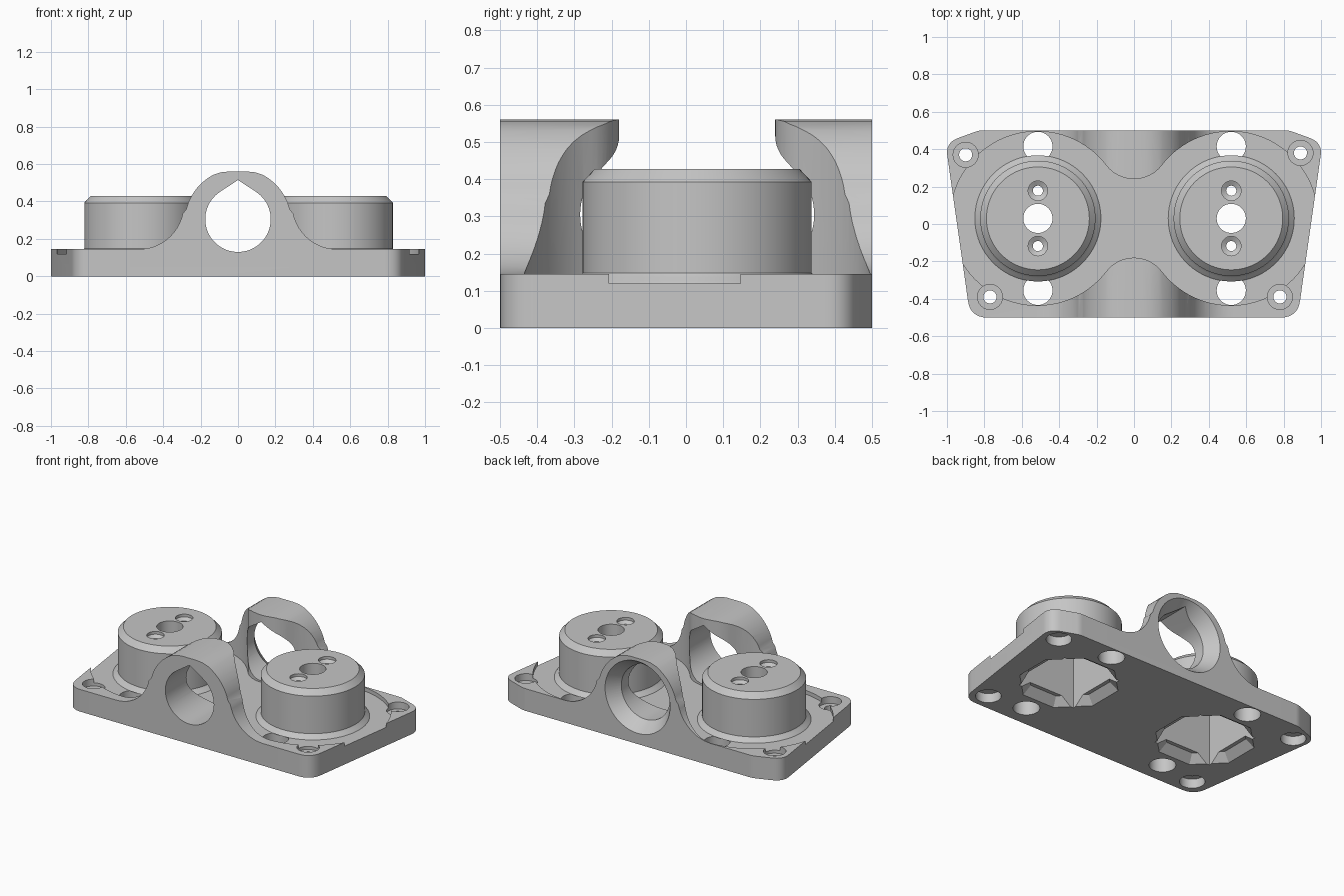
import bpy
import bmesh
from math import sin, cos, pi, radians, degrees, atan2
from mathutils import Vector

if "Cube" in bpy.data.objects:
    bpy.data.objects.remove(bpy.data.objects["Cube"])

COLOUR = (0.56, 0.56, 0.56, 1)
grey = bpy.data.materials.new("plain_grey")
grey.use_nodes = True
grey.diffuse_color = COLOUR
grey.node_tree.nodes["Principled BSDF"].inputs["Base Color"].default_value = COLOUR

POD_X, POD_Y = 0.517, 0.03   # housing centres
FLOOR, DECK = 0.12, 0.145    # pocket floor and plate top
BORE_Z, BORE_R = 0.305, 0.175


def loft(name, rings):
    """Closed solid through equal-sized rings of points."""
    bm = bmesh.new()
    rows = [[bm.verts.new(p) for p in ring] for ring in rings]
    n = len(rows[0])
    for a, b in zip(rows, rows[1:]):
        for i in range(n):
            j = (i + 1) % n
            bm.faces.new((a[i], a[j], b[j], b[i]))
    bm.faces.new(rows[0][::-1])
    bm.faces.new(rows[-1])
    bmesh.ops.recalc_face_normals(bm, faces=bm.faces)
    mesh = bpy.data.meshes.new(name)
    bm.to_mesh(mesh)
    bm.free()
    mesh.materials.append(grey)
    ob = bpy.data.objects.new(name, mesh)
    bpy.context.collection.objects.link(ob)
    return ob


def prism(name, outline, z0, z1):
    return loft(name, [[(x, y, z) for x, y in outline] for z in (z0, z1)])


def prism_y(name, outline, y0, y1):
    return loft(name, [[(x, y, z) for x, z in outline] for y in (y0, y1)])


def turned(name, x, y, profile, n=64, phase=0.0):
    """Round solid about a vertical axis from (radius, height) pairs."""
    return loft(name, [[(x + r * cos(phase + 2 * pi * i / n), y + r * sin(phase + 2 * pi * i / n), z)
                        for i in range(n)] for r, z in profile])


def boolean(ob, tool, operation="DIFFERENCE"):
    mod = ob.modifiers.new("boolean", "BOOLEAN")
    mod.operation, mod.solver, mod.object = operation, "EXACT", tool
    bpy.context.view_layer.objects.active = ob
    bpy.ops.object.modifier_apply(modifier=mod.name)
    bpy.data.objects.remove(tool)


def rounded(corners, steps=8):
    """Polygon whose (x, y, cut) corners are eased by a curve."""
    out = []
    for i, (x, y, cut) in enumerate(corners):
        c = Vector((x, y))
        a = c + (Vector(corners[i - 1][:2]) - c).normalized() * cut
        b = c + (Vector(corners[(i + 1) % len(corners)][:2]) - c).normalized() * cut
        for k in range(steps + 1):
            t = k / steps
            out.append(tuple(a * (1 - t) ** 2 + c * 2 * t * (1 - t) + b * t * t))
    return out


def arc(cx, cy, r, a0, a1, n):
    return [(cx + r * cos(radians(a0 + (a1 - a0) * i / n)),
             cy + r * sin(radians(a0 + (a1 - a0) * i / n))) for i in range(n + 1)]


# Tapered base plate
half = [(0.875, -0.5, 0.09), (1.008, 0.435, 0.07), (0.83, 0.5, 0.02)]
base = prism("base_plate", rounded(half + [(-x, y, c) for x, y, c in half[::-1]]), 0, DECK)

# Bridge running front to back, flared into the deck
flare = [(0.53, 0.06)] + arc(0.53, 0.385, 0.24, -90, -168, 12)
crown = arc(0, 0.29, 0.285, 14, 62, 10) + [(0.09, 0.556), (0.05, 0.56)]
side = flare + crown
bridge = prism_y("bridge", side + [(-x, z) for x, z in side[::-1]], -0.5, 0.5)
boolean(base, bridge, "UNION")

# Figure-of-eight pocket: two circles joined by tangent fillets
R, DIP = 0.465, 0.21
fil = (POD_X ** 2 + DIP ** 2 - R ** 2) / (2 * (R - DIP))
a = degrees(atan2(DIP + fil, -POD_X))
lobe = arc(POD_X, POD_Y, R, -a, a, 72)
neck = arc(0, POD_Y + DIP + fil, fil, a - 180, -a, 20)[1:-1]
edge = lobe + neck
boolean(base, prism("pocket", edge + [(-x, 2 * POD_Y - y) for x, y in edge], FLOOR, 0.8))

# Teardrop bore with a flared back mouth
tear = arc(0, BORE_Z, BORE_R, 123, 417, 56) + [(0, 0.515)]
boolean(base, prism_y("bore", tear, -0.7, 0.7))
mouth = [[(x, y, z) for x, z in arc(0, BORE_Z, r, 0, 354.375, 63)]
         for r, y in ((BORE_R - 0.002, 0.415), (0.235, 0.5), (0.25, 0.52))]
boolean(base, loft("mouth", mouth))

# Corner screw holes, counterbored from both faces
for x, y in ((-0.9, 0.37), (0.89, 0.38), (-0.77, -0.39), (0.78, -0.39)):
    boolean(base, turned("screw", x, y, [(0.035, -0.1), (0.035, 0.3)], 32))
    boolean(base, turned("screw_top", x, y, [(0.067, 0.1), (0.067, 0.3)], 32))
    boolean(base, turned("screw_low", x, y, [(0.075, -0.1), (0.075, 0.06)], 32))

for name, sx in (("left_housing", 1), ("right_housing", -1)):
    cx = sx * POD_X + 0.003
    # Round housing with a foot fillet and bevelled rim
    pod = turned(name, cx, POD_Y, [(0.337, FLOOR), (0.332, 0.126), (0.317, 0.137), (0.308, 0.148),
                                   (0.308, 0.393), (0.275, 0.428)], 96)
    # Square cavity open below
    for ob in (base, pod):
        boolean(ob, turned("cavity", cx, POD_Y, [(0.292, -0.1), (0.292, 0.35)], 4, pi / 4))
    boolean(base, turned("cavity_rim", cx, POD_Y, [(0.325, -0.02), (0.3, 0.0), (0.25, 0.05)], 8, pi / 8))
    # Centre hole and two countersunk holes in the cap
    boolean(pod, turned("centre_hole", cx, POD_Y, [(0.078, 0.2), (0.078, 0.6)], 40))
    for dy in (-0.148, 0.148):
        boolean(pod, turned("cap_hole", cx, POD_Y + dy, [(0.027, 0.2), (0.027, 0.395), (0.052, 0.41),
                                                         (0.052, 0.6)], 32))
    # Through holes in front of and behind the housing
    for dy in (-0.385, 0.385):
        boolean(base, turned("through_hole", cx, POD_Y + dy, [(0.078, -0.1), (0.078, 0.8)], 40))

# Smooth curved walls, keeping crisp edges
bpy.ops.object.select_all(action="DESELECT")
for ob in bpy.context.collection.objects:
    if ob.name in ("base_plate", "left_housing", "right_housing"):
        ob.select_set(True)
        bpy.context.view_layer.objects.active = ob
bpy.ops.object.shade_smooth_by_angle(angle=radians(25))
